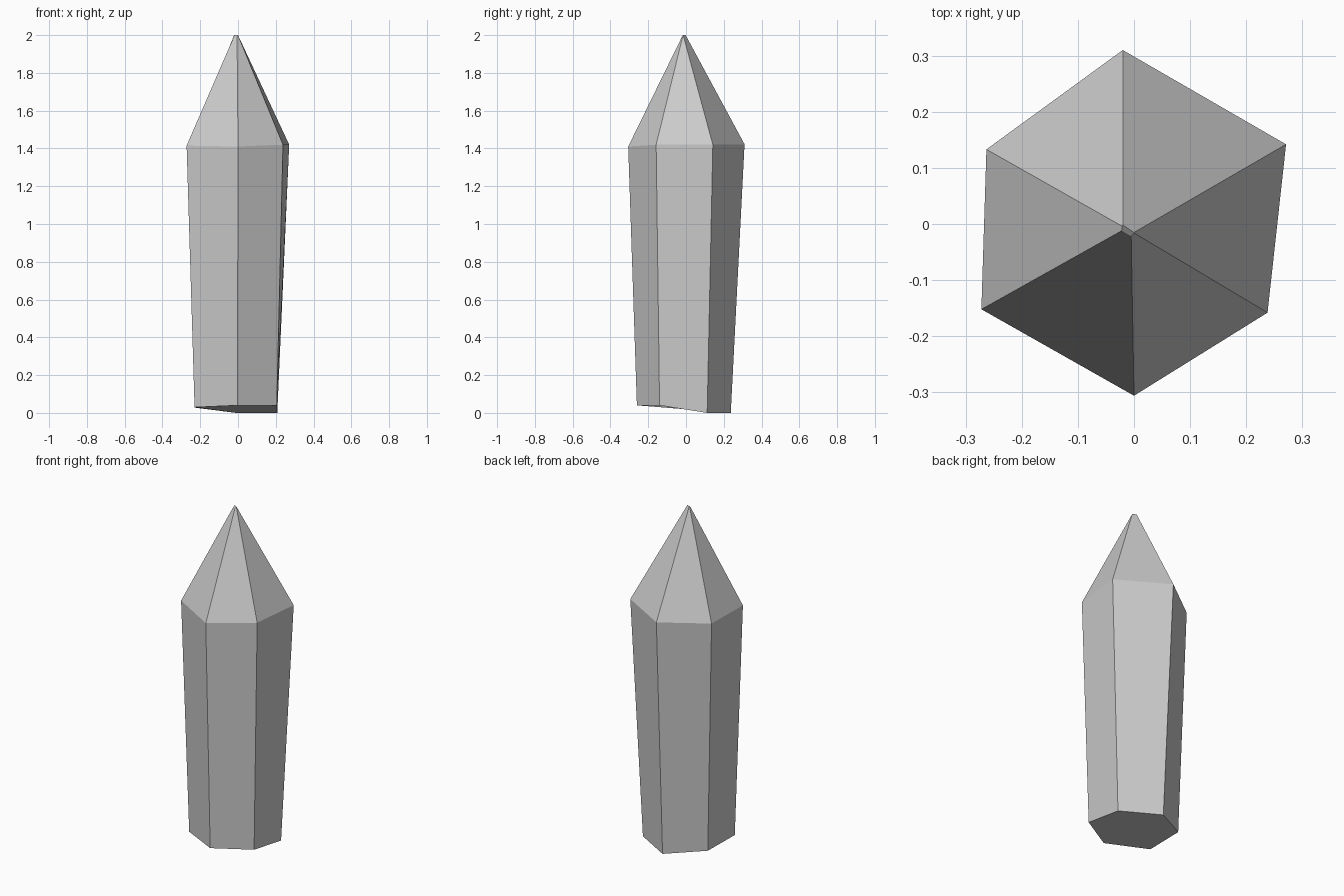
import bpy, bmesh

# Irregular hexagonal cross-sections, anticlockwise from the right front corner
base = [(0.205, -0.14, 0.04), (0.208, 0.112, 0.0), (-0.01, 0.237, 0.0),
        (-0.222, 0.11, 0.027), (-0.23, -0.135, 0.03), (-0.003, -0.26, 0.04)]
shoulder = [(0.238, -0.158, 1.42), (0.271, 0.142, 1.42), (-0.02, 0.31, 1.422),
            (-0.263, 0.133, 1.412), (-0.272, -0.152, 1.415), (0.0, -0.306, 1.41)]
# Tiny chipped tip
tip = [(0.0, -0.016, 1.999), (0.0, -0.015, 2.0), (-0.02, -0.002, 2.0),
       (-0.021, -0.004, 1.998), (-0.022, -0.012, 1.992), (-0.005, -0.022, 1.99)]

# Crystal: loft through the three rings and cap both ends
bm = bmesh.new()
rings = [[bm.verts.new(p) for p in ring] for ring in (base, shoulder, tip)]
for low, high in zip(rings, rings[1:]):
    for i in range(6):
        j = (i + 1) % 6
        bm.faces.new((low[i], low[j], high[j], high[i]))
bm.faces.new(rings[0][::-1])
bm.faces.new(rings[-1])
bmesh.ops.recalc_face_normals(bm, faces=bm.faces)

mesh = bpy.data.meshes.new("crystal")
bm.to_mesh(mesh)
bm.free()
bpy.context.collection.objects.link(bpy.data.objects.new("crystal", mesh))
